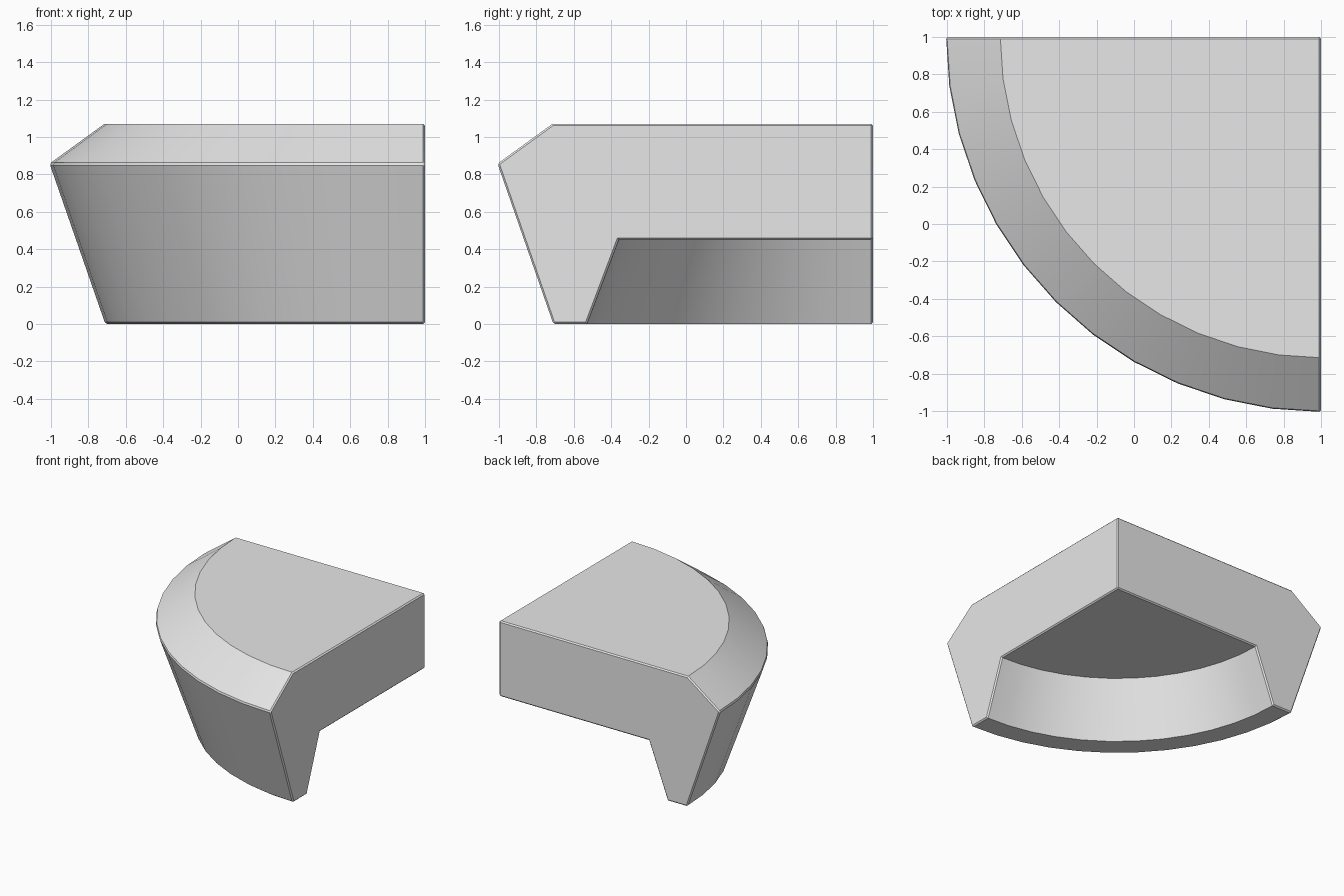
import bpy, bmesh
from math import cos, sin, pi, radians

cube = bpy.data.objects.get("Cube")
if cube:
    bpy.data.objects.remove(cube, do_unlink=True)

grey = bpy.data.materials.new("light_grey")
grey.use_nodes = True
grey.diffuse_color = (0.8, 0.8, 0.8, 1)
grey.node_tree.nodes["Principled BSDF"].inputs["Base Color"].default_value = (0.8, 0.8, 0.8, 1)

# Quarter ring profile as (radius, height), from the ceiling around to the top
PROFILE = [(1.36, 0.45), (1.53, 0), (1.71, 0), (2.008, 0.857), (1.715, 1.07)]
STEPS = 12

bm = bmesh.new()
axis_low = bm.verts.new((1, 1, PROFILE[0][1]))
axis_top = bm.verts.new((1, 1, PROFILE[-1][1]))
rings = []
for i in range(STEPS + 1):
    a = pi + pi / 2 * i / STEPS
    rings.append([bm.verts.new((1 + r * cos(a), 1 + r * sin(a), z)) for r, z in PROFILE])

# Curved walls
for a, b in zip(rings, rings[1:]):
    for j in range(len(PROFILE) - 1):
        bm.faces.new((a[j], b[j], b[j + 1], a[j + 1]))

# Ceiling, top and the two straight cut sides
bm.faces.new([axis_low] + [r[0] for r in rings])
bm.faces.new([axis_top] + [r[-1] for r in rings])
for end in (rings[0], rings[-1]):
    bm.faces.new([axis_low] + end + [axis_top])
bmesh.ops.recalc_face_normals(bm, faces=bm.faces)

# Narrow chamfer along the sharpest outer edges
sharp = [e for e in bm.edges if e.calc_face_angle_signed() > radians(70)]
bmesh.ops.bevel(bm, geom=sharp, offset=0.01, offset_type='OFFSET', segments=1,
                profile=0.5, affect='EDGES', clamp_overlap=True)
bmesh.ops.recalc_face_normals(bm, faces=bm.faces)

mesh = bpy.data.meshes.new("rounded_corner_block")
bm.to_mesh(mesh)
bm.free()
mesh.materials.append(grey)
block = bpy.data.objects.new("rounded_corner_block", mesh)
bpy.context.collection.objects.link(block)

bpy.ops.object.select_all(action='DESELECT')
block.select_set(True)
bpy.context.view_layer.objects.active = block
bpy.ops.object.shade_smooth_by_angle(angle=radians(30))
